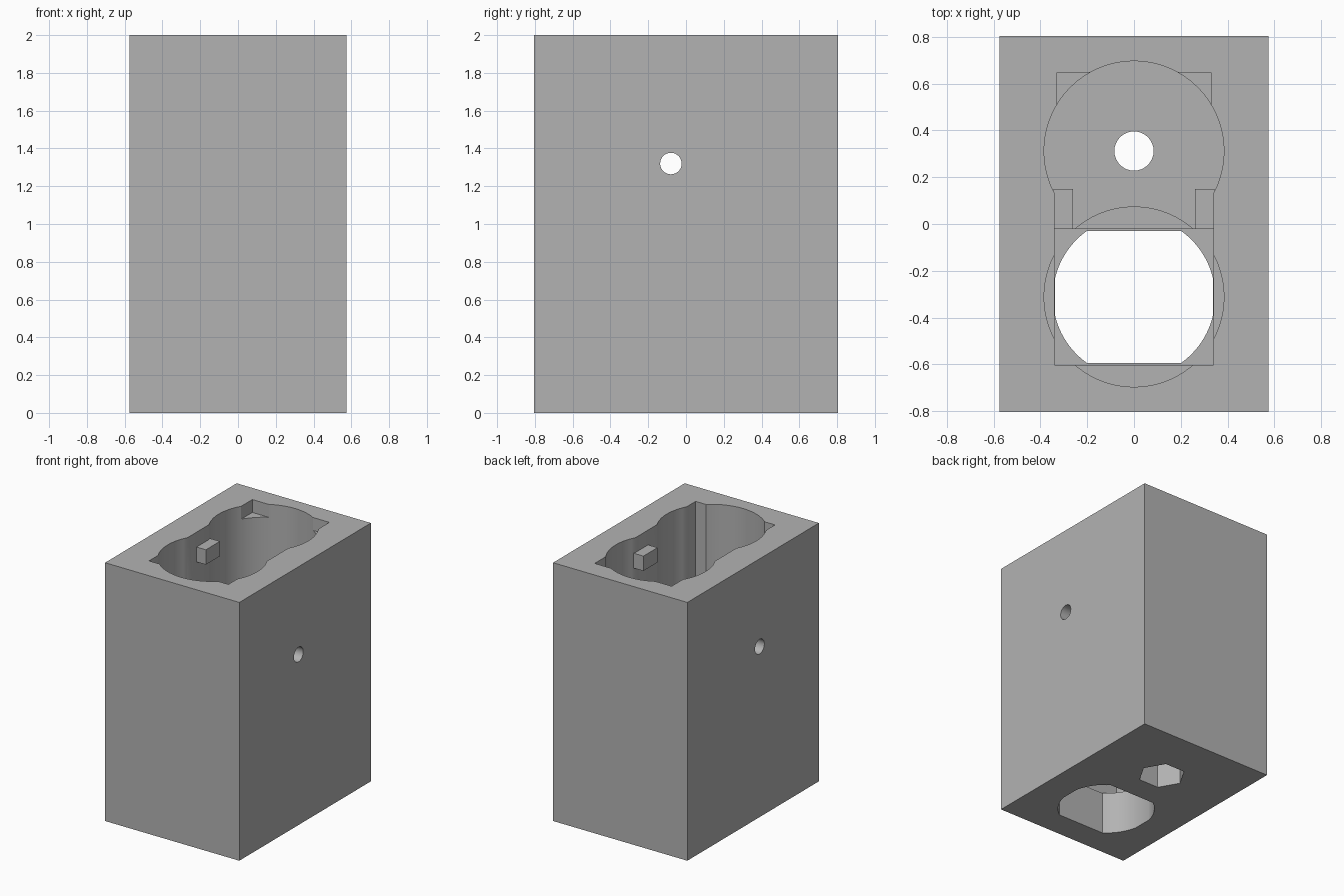
import bpy, bmesh
from math import acos, asin, cos, sin, tau, pi

default_cube = bpy.data.objects.get("Cube")
if default_cube:
    bpy.data.objects.remove(default_cube, do_unlink=True)

grey = bpy.data.materials.new("plain grey")
grey.use_nodes = True
grey.diffuse_color = (0.45, 0.45, 0.45, 1)
grey.node_tree.nodes["Principled BSDF"].inputs["Base Color"].default_value = grey.diffuse_color


def prism(name, outline, z0, z1):
    """Extrude an anticlockwise outline from z0 to z1."""
    bm = bmesh.new()
    base = bm.faces.new([bm.verts.new((x, y, z0)) for x, y in outline])
    top = bmesh.ops.extrude_face_region(bm, geom=[base])["geom"]
    verts = [v for v in top if isinstance(v, bmesh.types.BMVert)]
    bmesh.ops.translate(bm, verts=verts, vec=(0, 0, z1 - z0))
    bmesh.ops.recalc_face_normals(bm, faces=bm.faces)
    mesh = bpy.data.meshes.new(name)
    bm.to_mesh(mesh)
    bm.free()
    mesh.materials.append(grey)
    obj = bpy.data.objects.new(name, mesh)
    bpy.context.collection.objects.link(obj)
    return obj


def rect(x0, x1, y0, y1):
    return [(x0, y0), (x1, y0), (x1, y1), (x0, y1)]


def circle(y, r, n=64):
    return [(r * cos(tau * i / n), y + r * sin(tau * i / n)) for i in range(n)]


def flattened_circle(y, r, half_x, half_y, n=12):
    """Circle trimmed by flats on four sides."""
    a, b = acos(half_x / r), asin(half_y / r)
    arc = [a + (b - a) * i / n for i in range(n + 1)]
    quarters = arc + [pi - t for t in reversed(arc)]
    angles = quarters + [t + pi for t in quarters]
    return [(r * cos(t), y + r * sin(t)) for t in angles]


body = prism("housing", rect(-0.575, 0.575, -0.805, 0.805), 0, 2)

BORE, OFFSET, TOP = 0.385, 0.312, 2.1
REAR_FLOOR, FRONT_LEDGE, PLATE = 0.5, 0.42, 0.33

# Pockets, from the widest openings down to the through holes
cutters = [
    prism("rear_bore_cutter", circle(OFFSET, BORE), REAR_FLOOR, TOP),
    prism("front_bore_cutter", circle(-OFFSET, BORE), FRONT_LEDGE, TOP),
    prism("slot_cutter", rect(-0.34, 0.34, -0.3, 0.15), REAR_FLOOR, TOP),
    prism("front_box_cutter", rect(-0.34, 0.34, -0.603, -0.022), PLATE, TOP),
    prism("rear_notch_cutter", rect(-0.33, 0.33, 0.31, 0.647), 1.9, TOP),
    prism("outlet_cutter", flattened_circle(-OFFSET, 0.347, 0.339, 0.283), -0.1, 0.6),
    prism("screw_hole_cutter", circle(OFFSET, 0.084, 32), -0.1, 0.7),
    prism("nut_recess_cutter", circle(OFFSET, 0.17, 6), -0.1, 0.2),
]

# Cross pin hole through both side walls
pin = prism("pin_hole_cutter", circle(0, 0.057, 32), -1, 1)
pin.rotation_euler = (0, pi / 2, 0)
pin.location = (0, -0.08, 1.32)
cutters.append(pin)

bpy.context.view_layer.objects.active = body
for cutter in cutters:
    cutter.hide_render = True
    mod = body.modifiers.new(cutter.name, "BOOLEAN")
    mod.operation = "DIFFERENCE"
    mod.solver = "EXACT"
    mod.object = cutter
    bpy.ops.object.modifier_apply(modifier=mod.name)
for cutter in cutters:
    bpy.data.objects.remove(cutter, do_unlink=True)

# Smooth bores, sharp edges
bpy.ops.object.select_all(action="DESELECT")
body.select_set(True)
bpy.ops.object.shade_smooth_by_angle(angle=0.5)

# Small lugs on the slot walls
for side, x0, x1 in (("left", 0.26, 0.345), ("right", -0.345, -0.26)):
    prism(side + "_lug", rect(x0, x1, -0.022, 0.15), 1.77, 1.885)
